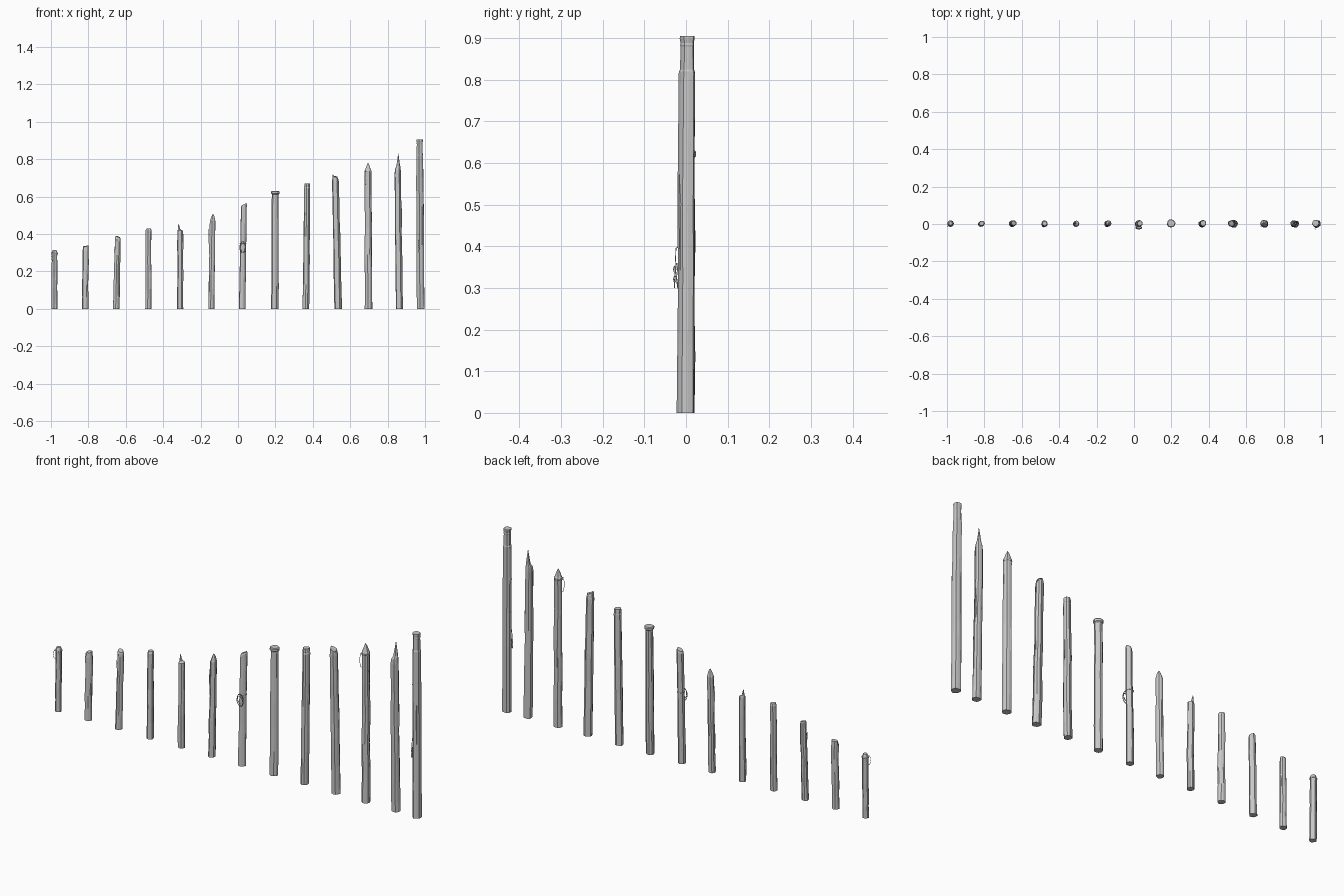
import bpy, bmesh, math, random
from mathutils import Vector

random.seed(7)
SIDES = 10

wood = bpy.data.materials.new("weathered_grey")
wood.diffuse_color = (0.58, 0.58, 0.58, 1)


def finish(name, bm):
    bmesh.ops.recalc_face_normals(bm, faces=bm.faces)
    mesh = bpy.data.meshes.new(name)
    bm.to_mesh(mesh)
    bm.free()
    mesh.materials.append(wood)
    obj = bpy.data.objects.new(name, mesh)
    bpy.context.collection.objects.link(obj)
    return obj


def post(name, x0, x1, r, body_top, top, slope=(0, 0), jag=0.0, y1=0.003):
    """Irregular shaft leaning from x0 to x1, then top rings (z, radius, dx, dy)."""
    bm = bmesh.new()
    height = top[-1][0]
    shape = [random.uniform(0.9, 1.08) for _ in range(SIDES)]
    steps = 5
    rings = []
    for i in range(steps + 1):
        t = i / steps
        wob = 0.0 if i in (0, steps) else 0.0015
        rings.append((body_top * t, r * (1.04 - 0.1 * t),
                      random.uniform(-wob, wob), random.uniform(-wob, wob)))
    n_body = len(rings)
    rings += top
    loops = []
    for k, (z, rad, dx, dy) in enumerate(rings):
        t = z / height
        cx, cy = x0 + (x1 - x0) * t + dx, y1 * t + dy
        last = k == len(rings) - 1
        loop = []
        for j in range(SIDES):
            a = 2 * math.pi * j / SIDES + 0.15
            q = rad * shape[j] * (random.uniform(0.96, 1.04) if k < n_body else 1)
            ux, uy = math.cos(a) * q, math.sin(a) * q
            dz = ux * slope[0] + uy * slope[1] if k >= n_body else 0
            if last:
                dz += random.uniform(-jag, 0)
            loop.append(bm.verts.new((cx + ux, cy + uy, z + dz)))
        loops.append(loop)
    for a, b in zip(loops, loops[1:]):
        for j in range(SIDES):
            n = (j + 1) % SIDES
            bm.faces.new((a[j], a[n], b[n], b[j]))
    bm.faces.new(loops[0][::-1])
    bm.faces.new(loops[-1])
    finish(name, bm)


def splinter(name, x, y, z0, z1, ang, r, w=0.004):
    """Thin raised sliver of wood lying along the side of a shaft."""
    bm = bmesh.new()
    out = Vector((math.cos(ang), math.sin(ang), 0))
    side = Vector((-out.y, out.x, 0))
    c = Vector((x, y, 0))
    zm = z0 + (z1 - z0) * 0.6
    low = bm.verts.new(c + out * (r - 0.003) + Vector((0, 0, z0)))
    tip = bm.verts.new(c + out * (r + 0.002) + Vector((0, 0, z1)))
    mid = [bm.verts.new(c + out * (r + d) + side * s * w + Vector((0, 0, zm)))
           for d, s in ((-0.003, -1), (0.002, 0), (-0.003, 1))]
    for i in range(3):
        bm.faces.new((low, mid[i], mid[(i + 1) % 3]))
        bm.faces.new((tip, mid[(i + 1) % 3], mid[i]))
    finish(name, bm)


def wire(name, pts, thick=0.0012, closed=False):
    cu = bpy.data.curves.new(name, 'CURVE')
    cu.dimensions = '3D'
    cu.bevel_depth = thick
    cu.bevel_resolution = 1
    sp = cu.splines.new('POLY')
    sp.points.add(len(pts) - 1)
    for p, co in zip(sp.points, pts):
        p.co = (*co, 1)
    sp.use_cyclic_u = closed
    cu.materials.append(wood)
    obj = bpy.data.objects.new(name, cu)
    bpy.context.collection.objects.link(obj)


def ring_points(c, u, v, ru, rv, n=18):
    c, u, v = Vector(c), Vector(u), Vector(v)
    return [c + u * ru * math.cos(2 * math.pi * i / n) + v * rv * math.sin(2 * math.pi * i / n)
            for i in range(n)]


# Posts from shortest to tallest
post("post_01_domed", -0.981, -0.981, 0.016, 0.28,
     [(0.302, 0.016, 0, 0), (0.315, 0.010, 0, 0)])
post("post_02_rough", -0.817, -0.814, 0.016, 0.31,
     [(0.34, 0.013, 0, 0)], jag=0.008)
post("post_03_slanted", -0.652, -0.643, 0.0165, 0.36,
     [(0.376, 0.015, 0, 0), (0.386, 0.012, 0, 0)], slope=(-0.3, 0.2))
post("post_04_chamfered", -0.480, -0.478, 0.016, 0.405,
     [(0.42, 0.0155, 0, 0), (0.430, 0.012, 0, 0)])
post("post_05_spiked", -0.309, -0.309, 0.0165, 0.405,
     [(0.418, 0.015, 0, 0), (0.425, 0.007, -0.006, 0.002), (0.455, 0.001, -0.009, 0.003)])
post("post_06_pointed", -0.144, -0.136, 0.0165, 0.455,
     [(0.47, 0.0155, 0, 0), (0.495, 0.008, 0.002, 0), (0.506, 0.002, 0.002, 0)])
post("post_07_slanted", 0.022, 0.031, 0.0165, 0.53,
     [(0.548, 0.0155, 0, 0), (0.558, 0.013, 0, 0)], slope=(0.5, 0))
post("post_08_capped", 0.197, 0.200, 0.019, 0.605,
     [(0.612, 0.0175, 0, 0), (0.616, 0.022, 0, 0), (0.626, 0.0225, 0, 0), (0.630, 0.019, 0, 0)])
post("post_09_collared", 0.363, 0.370, 0.0185, 0.645,
     [(0.65, 0.0155, 0, 0), (0.655, 0.0165, 0, 0), (0.671, 0.0155, 0, 0)])
post("post_10_broken", 0.535, 0.520, 0.0195, 0.68,
     [(0.70, 0.016, 0, 0), (0.716, 0.014, 0, 0)], slope=(-0.4, -0.3), jag=0.02)
post("post_11_sharpened", 0.697, 0.695, 0.0195, 0.725,
     [(0.737, 0.019, 0, 0), (0.742, 0.016, 0, 0), (0.765, 0.008, 0, 0), (0.78, 0.001, 0, 0)])
post("post_12_long_spike", 0.863, 0.852, 0.0185, 0.725,
     [(0.75, 0.0155, 0, 0), (0.765, 0.010, 0.003, 0.004), (0.795, 0.0055, 0.004, 0.005),
      (0.83, 0.0008, 0.005, 0.005)], slope=(0.3, 0.2))
post("post_13_flared", 0.977, 0.971, 0.0212, 0.815,
     [(0.82, 0.0195, 0, 0), (0.825, 0.0175, 0, 0), (0.88, 0.0165, 0, 0),
      (0.883, 0.0175, 0, 0), (0.888, 0.0165, 0, 0), (0.898, 0.0185, 0, 0),
      (0.905, 0.0185, 0, 0)], y1=0.004)

# Raised splinters along the shafts: x, bottom, top, angle in degrees, radius
for i, (x, a, b, deg, r) in enumerate([
        (-0.815, 0.22, 0.33, 200, 0.016), (-0.815, 0.15, 0.28, 20, 0.016),
        (-0.646, 0.26, 0.34, 190, 0.015), (-0.309, 0.22, 0.41, 0, 0.015),
        (-0.309, 0.25, 0.38, 180, 0.015), (-0.14, 0.25, 0.43, 190, 0.015),
        (0.2, 0.25, 0.43, 200, 0.0185), (0.367, 0.3, 0.5, 10, 0.017),
        (0.53, 0.4, 0.6, 185, 0.018), (0.528, 0.28, 0.42, 15, 0.0185),
        (0.695, 0.45, 0.68, 0, 0.018), (0.697, 0.25, 0.45, 110, 0.0185),
        (0.854, 0.60, 0.74, 190, 0.0165), (0.858, 0.32, 0.55, 20, 0.0175),
        (0.976, 0.28, 0.58, 300, 0.0195)]):
    splinter(f"splinter_{i + 1:02d}", x, 0.002, a, b, math.radians(deg), r)

# Wire loops hanging at the front left of the first and eleventh posts
for name, x, z, r, h in (("short_post_loop", -0.981, 0.28, 0.0165, 0.022),
                         ("tall_post_loop", 0.695, 0.70, 0.019, 0.036)):
    d = Vector((-0.707, -0.707, 0))
    wire(name, ring_points(Vector((x, 0.002, z)) + d * r, d, (0, 0, 1), 0.007, h), 0.0011, True)
    wire(name + "_band", ring_points((x, 0.002, z + h * 0.8), (1, 0, 0), (0, 1, 0), r, r), 0.0012, True)

# Iron rings hanging on the front of the seventh post
for i, (y, z) in enumerate(((-0.0185, 0.333), (-0.023, 0.325))):
    wire(f"iron_ring_{i + 1}", ring_points((0.026, y, z), (1, 0, 0), (0, -0.15, 1), 0.016, 0.026),
         0.0017, True)
wire("iron_ring_band", ring_points((0.026, 0.002, 0.35), (1, 0, 0), (0, 1, 0), 0.0175, 0.0175), 0.0015, True)

# Hanging chain wire on the front of the tallest post
wire("hanging_wire", [(0.970, -0.017, 0.40), (0.968, -0.024, 0.395), (0.967, -0.026, 0.355),
                      (0.969, -0.028, 0.30)], 0.001)
for i in range(4):
    wire(f"chain_link_{i + 1}", ring_points((0.968, -0.027, 0.345 - i * 0.012),
                                            (1, 0, 0) if i % 2 else (0, 1, 0), (0, 0, 1), 0.003, 0.008, 8),
         0.001, True)
